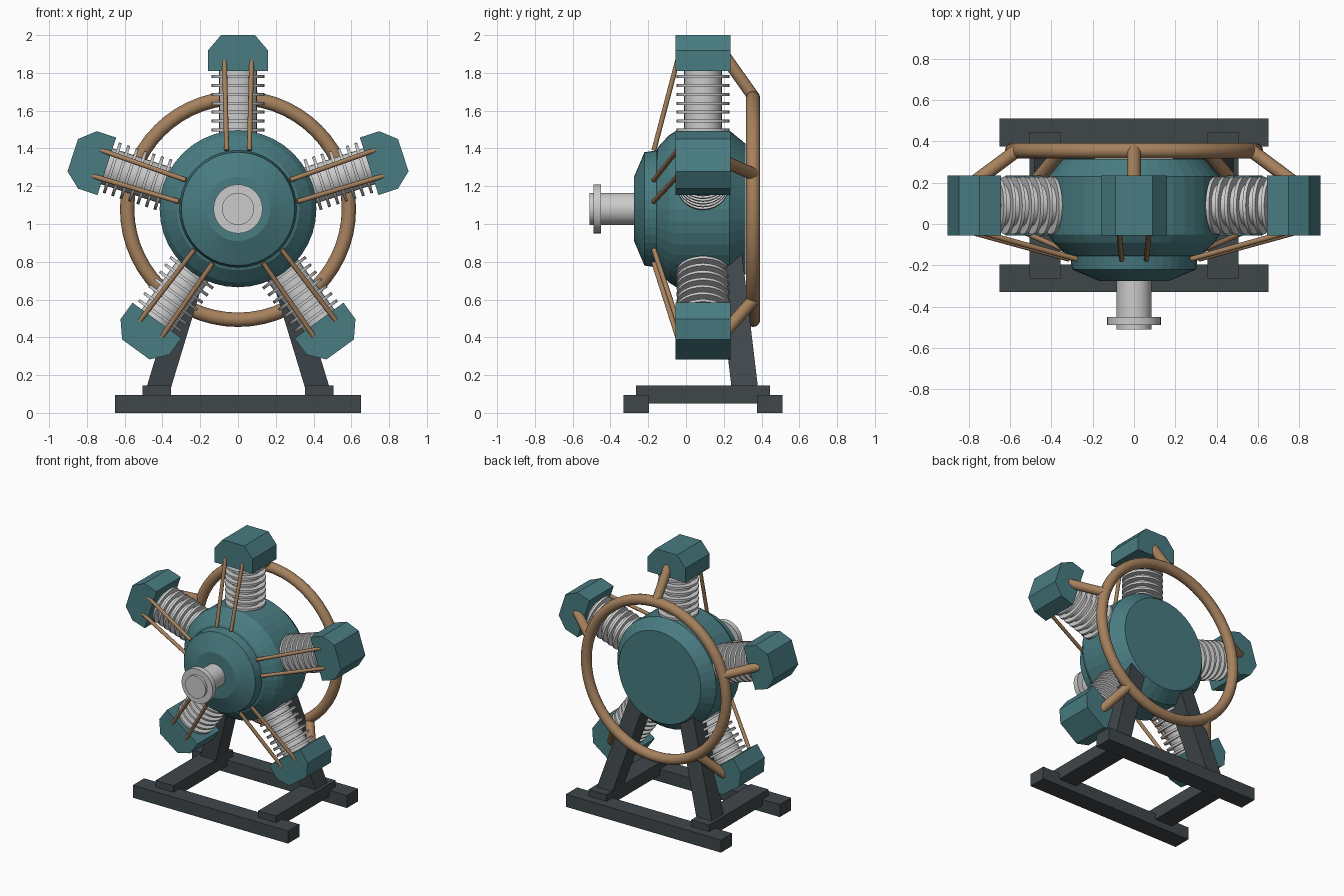
import bpy, bmesh, math
from mathutils import Vector, Matrix

if "Cube" in bpy.data.objects:
    bpy.data.objects.remove(bpy.data.objects["Cube"])

HUB_Z = 1.08
CYL_Y = 0.09


def material(name, rgb):
    m = bpy.data.materials.new(name)
    m.diffuse_color = (*rgb, 1)
    m.use_nodes = True
    m.node_tree.nodes["Principled BSDF"].inputs["Base Color"].default_value = m.diffuse_color
    return m


TEAL = material("teal_paint", (0.065, 0.2, 0.22))
COPPER = material("copper", (0.38, 0.22, 0.11))
DARK = material("dark_frame", (0.05, 0.062, 0.068))


def finish(name, bm, mat=None, smooth=False, matrix=None):
    if matrix:
        bm.transform(matrix)
    bmesh.ops.recalc_face_normals(bm, faces=bm.faces)
    me = bpy.data.meshes.new(name)
    bm.to_mesh(me)
    bm.free()
    ob = bpy.data.objects.new(name, me)
    bpy.context.collection.objects.link(ob)
    if mat:
        me.materials.append(mat)
    if smooth:
        bpy.ops.object.select_all(action='DESELECT')
        ob.select_set(True)
        bpy.context.view_layer.objects.active = ob
        bpy.ops.object.shade_smooth_by_angle(angle=math.radians(35))
    return ob


def lathe(bm, profile, sides, matrix):
    """Revolve (radius, height) points about local z, closing both ends."""
    rings = [[bm.verts.new(matrix @ Vector((r * math.cos(2 * math.pi * i / sides),
                                            r * math.sin(2 * math.pi * i / sides), h)))
              for i in range(sides)] for r, h in profile]
    for a, b in zip(rings, rings[1:]):
        for i in range(sides):
            j = (i + 1) % sides
            bm.faces.new((a[i], a[j], b[j], b[i]))
    bm.faces.new(rings[0][::-1])
    bm.faces.new(rings[-1])


def rod(bm, p, q, r, sides=12):
    p, q = Vector(p), Vector(q)
    rot = (q - p).to_track_quat('Z', 'Y').to_matrix().to_4x4()
    lathe(bm, [(r, 0), (r, (q - p).length)], sides, Matrix.Translation(p) @ rot)


def box(bm, lo, hi):
    lo, hi = Vector(lo), Vector(hi)
    m = Matrix.Translation((lo + hi) / 2) @ Matrix.Diagonal((*(hi - lo), 1))
    bmesh.ops.create_cube(bm, size=1, matrix=m)


HUB = Matrix.Translation((0, 0, HUB_Z))
# local z runs towards +y through the hub
AXLE = HUB @ Matrix.Rotation(-math.pi / 2, 4, 'X')

# crankcase with nose cover
bm = bmesh.new()
lathe(bm, [(0.17, -0.275), (0.30, -0.22), (0.31, -0.155), (0.325, -0.15), (0.39, -0.09),
           (0.415, -0.05), (0.415, 0.23), (0.345, 0.315)], 40, AXLE)
finish("crankcase", bm, TEAL)

# propeller shaft and flange
bm = bmesh.new()
lathe(bm, [(0.085, -0.51), (0.085, -0.49), (0.13, -0.49), (0.13, -0.45),
           (0.085, -0.45), (0.085, -0.2)], 32, AXLE)
finish("drive_shaft", bm, None, True)

# intake ring
bm = bmesh.new()
R, r, N, M = 0.587, 0.038, 56, 14
ring = [[bm.verts.new(((R + r * math.cos(b)) * math.cos(a), r * math.sin(b) + 0.355,
                       (R + r * math.cos(b)) * math.sin(a)))
         for b in (2 * math.pi * j / M for j in range(M))]
        for a in (2 * math.pi * i / N for i in range(N))]
for i in range(N):
    for j in range(M):
        k, l = (i + 1) % N, (j + 1) % M
        bm.faces.new((ring[i][j], ring[k][j], ring[k][l], ring[i][l]))
finish("intake_ring", bm, COPPER, True, HUB)

# five cylinder assemblies, modelled pointing up and turned about the hub
for n in range(5):
    turn = HUB @ Matrix.Rotation(n * 2 * math.pi / 5, 4, 'Y')
    tag = f"_{n + 1}"

    # finned barrel
    bm = bmesh.new()
    prof = [(0.10, 0.33)]
    for k in range(8):
        h = 0.363 + k * 0.047
        prof += [(0.10, h), (0.14, h), (0.14, h + 0.016), (0.10, h + 0.016)]
    prof.append((0.10, 0.76))
    lathe(bm, prof, 28, Matrix.Translation((0, CYL_Y, 0)))
    finish("finned_barrel" + tag, bm, None, True, turn)

    # cylinder head
    bm = bmesh.new()
    outline = [(-0.16, 0.73), (0.16, 0.73), (0.16, 0.838), (0.09, 0.92),
               (-0.09, 0.92), (-0.16, 0.838)]
    face = bm.faces.new([bm.verts.new((x, -0.055, z)) for x, z in outline])
    new = bmesh.ops.extrude_face_region(bm, geom=[face])["geom"]
    bmesh.ops.translate(bm, vec=(0, 0.29, 0),
                        verts=[v for v in new if isinstance(v, bmesh.types.BMVert)])
    finish("cylinder_head" + tag, bm, TEAL, False, turn)

    # push rods
    bm = bmesh.new()
    for s in (-1, 1):
        rod(bm, (s * 0.06, -0.17, 0.31), (s * 0.072, -0.045, 0.785), 0.013)
    finish("push_rods" + tag, bm, COPPER, True, turn)

    # intake pipe
    bm = bmesh.new()
    rod(bm, (0, 0.19, 0.83), (0, 0.36, 0.59), 0.033, 14)
    finish("intake_pipe" + tag, bm, COPPER, True, turn)

# stand: long rails
for name, y in (("front_rail", -0.33), ("back_rail", 0.375)):
    bm = bmesh.new()
    box(bm, (-0.65, y, 0), (0.65, y + 0.135, 0.095))
    finish(name, bm, DARK)

# stand: cross rails and leaning legs
for name, s in (("left", -1), ("right", 1)):
    bm = bmesh.new()
    box(bm, (s * 0.43 - 0.075, -0.265, 0.05), (s * 0.43 + 0.075, 0.445, 0.145))
    finish(name + "_cross_rail", bm, DARK)
    bm = bmesh.new()
    box(bm, (-0.065, -0.07, 0.1), (0.065, 0.07, 0.84))
    for v in bm.verts:
        t = (v.co.z - 0.1) / 0.74
        v.co.x += s * (0.43 - 0.225 * t)
        v.co.y += 0.315 - 0.088 * t
    finish(name + "_leg", bm, DARK)
